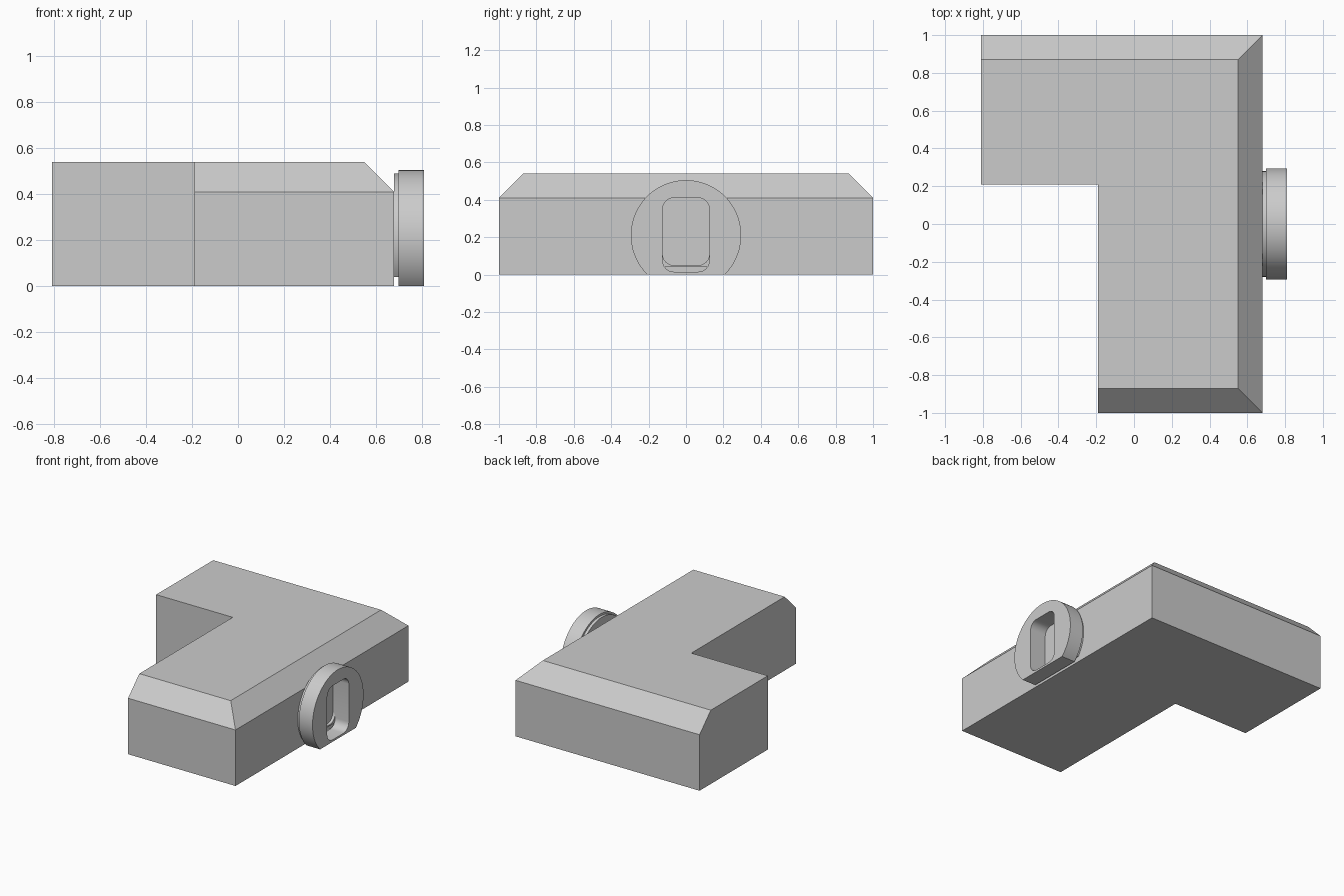
import bpy, bmesh
from math import sin, cos, pi, asin, radians
from mathutils import Vector

cube = bpy.data.objects.get("Cube")
if cube:
    bpy.data.objects.remove(cube, do_unlink=True)

grey = bpy.data.materials.new("light grey")
grey.use_nodes = True
grey.diffuse_color = (0.6, 0.6, 0.6, 1)
grey.node_tree.nodes["Principled BSDF"].inputs["Base Color"].default_value = (0.6, 0.6, 0.6, 1)


def prism(name, loops, direction, bevel_rule=None, bevel=0.0, smooth=False):
    """Fill closed outlines (later ones are holes) and extrude them."""
    bm = bmesh.new()
    edges = []
    for loop in loops:
        verts = [bm.verts.new(p) for p in loop]
        edges += [bm.edges.new((v, verts[i - 1])) for i, v in enumerate(verts)]
    if len(loops) == 1:
        bm.faces.new(verts)
    else:
        bmesh.ops.triangle_fill(bm, edges=edges, use_beauty=True)
    ext = bmesh.ops.extrude_face_region(bm, geom=bm.faces[:], use_keep_orig=True)
    moved = [g for g in ext["geom"] if isinstance(g, bmesh.types.BMVert)]
    bmesh.ops.translate(bm, verts=moved, vec=Vector(direction))
    bmesh.ops.recalc_face_normals(bm, faces=bm.faces[:])
    if bevel_rule:
        chosen = [e for e in bm.edges if bevel_rule(e)]
        bmesh.ops.bevel(bm, geom=chosen, offset=bevel, segments=1, affect="EDGES")
    mesh = bpy.data.meshes.new(name)
    bm.to_mesh(mesh)
    bm.free()
    mesh.materials.append(grey)
    obj = bpy.data.objects.new(name, mesh)
    bpy.context.collection.objects.link(obj)
    if smooth:
        bpy.ops.object.select_all(action="DESELECT")
        obj.select_set(True)
        bpy.context.view_layer.objects.active = obj
        bpy.ops.object.shade_smooth_by_angle(angle=radians(30))
    return obj


def cut_circle(x, radius, centre, floor, steps=72):
    """Circle outline facing x, cut flat at the floor height."""
    start = asin((floor - centre) / radius)
    sweep = pi - 2 * start
    angles = [start + sweep * i / steps for i in range(steps + 1)]
    return [(x, radius * cos(a), centre + radius * sin(a)) for a in angles]


def rounded_slot(x, half_width, low, high, r, steps=8):
    """Rounded rectangle outline facing x."""
    corners = [(half_width - r, high - r), (r - half_width, high - r),
               (r - half_width, low + r), (half_width - r, low + r)]
    return [(x, y + r * cos(a), z + r * sin(a))
            for q, (y, z) in enumerate(corners)
            for a in [(q + i / steps) * pi / 2 for i in range(steps + 1)]]


# L-shaped body with chamfered top edges at both ends
LEFT, INNER, RIGHT, NOTCH, TOP = -0.81, -0.19, 0.68, 0.21, 0.54
outline = [(INNER, -1, 0), (RIGHT, -1, 0), (RIGHT, 1, 0),
           (LEFT, 1, 0), (LEFT, NOTCH, 0), (INNER, NOTCH, 0)]
prism("body", [outline], (0, 0, TOP),
      lambda e: all(v.co.z > TOP - 0.01 and abs(v.co.y) > 0.99 for v in e.verts), 0.13)

# Side collar and round plate, both with the same slot
slot = (0.125, 0.015, 0.41, 0.06)
collar_slot = (0.125, 0.05, 0.41, 0.06)
prism("collar", [cut_circle(RIGHT, 0.28, 0.21, 0.04), rounded_slot(RIGHT, *collar_slot)],
      (0.02, 0, 0), smooth=True)
prism("round_plate", [cut_circle(0.70, 0.295, 0.21, 0), rounded_slot(0.70, *slot)],
      (0.11, 0, 0), smooth=True)
